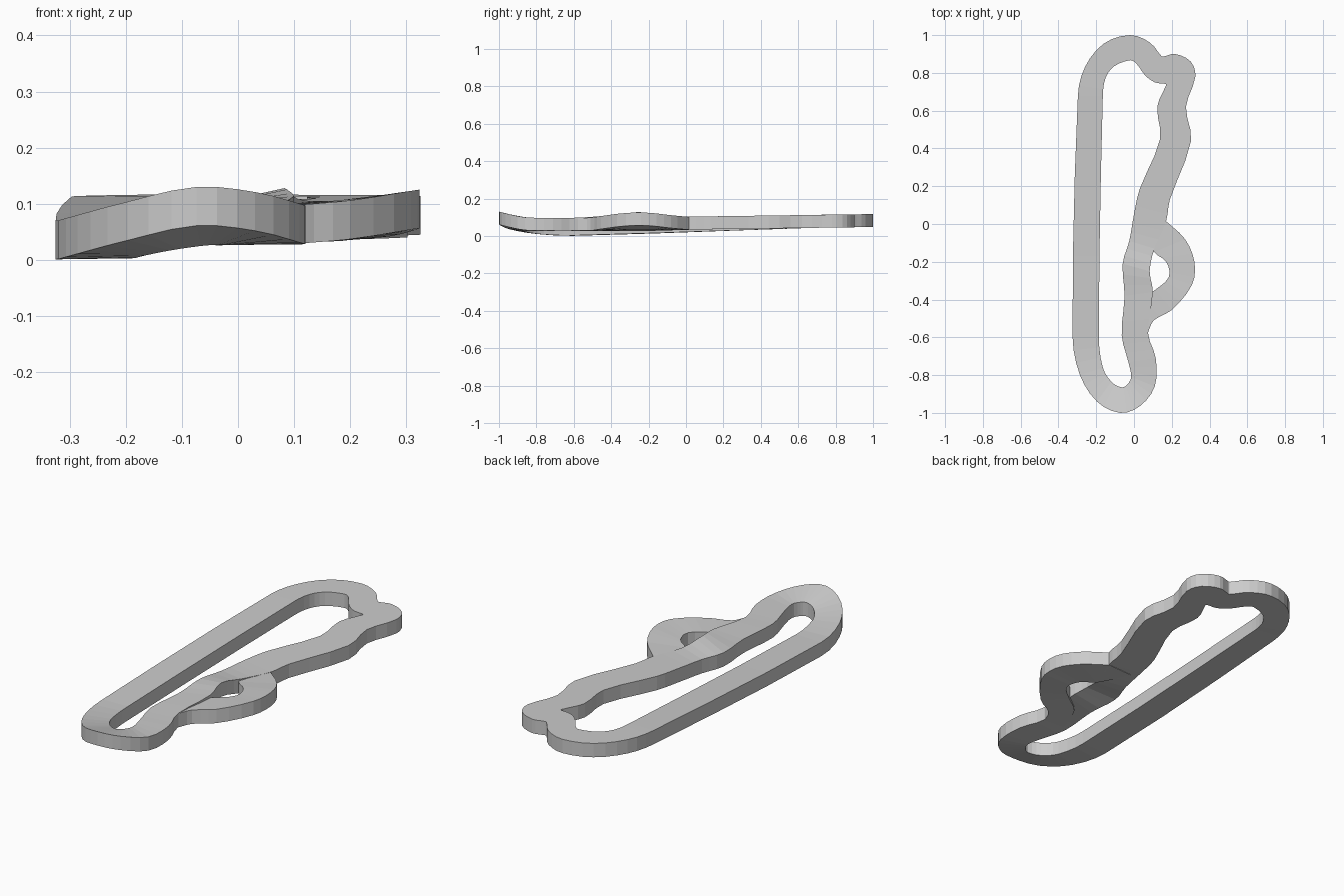
import bpy, bmesh
from mathutils import Vector
from mathutils.geometry import interpolate_bezier

THICK = 0.069
STEPS = 3


def station(row):
    """Outer and inner edge point of the deck; level height follows y if not given."""
    ox, oy, ix, iy = row[:4]
    zo, zi = row[4:] if len(row) == 6 else (0.103 + 0.014 * oy, 0.103 + 0.014 * iy)
    return Vector((ox, oy, zo)), Vector((ix, iy, zi))


def smooth(pts, closed):
    n = len(pts)

    def tangent(i):
        a = pts[(i - 1) % n] if closed else pts[max(i - 1, 0)]
        b = pts[(i + 1) % n] if closed else pts[min(i + 1, n - 1)]
        return (b - a).normalized()

    out = []
    for i in range(n if closed else n - 1):
        j = (i + 1) % n
        p, q = pts[i], pts[j]
        d = (q - p).length / 3
        out += interpolate_bezier(p, p + tangent(i) * d, q - tangent(j) * d, q, STEPS + 1)[:-1]
    return out if closed else out + [pts[-1]]


def deck(name, rows, closed):
    """Slab of constant thickness between two smoothed edge lines."""
    ends = [station(r) for r in rows]
    outer = smooth([e[0] for e in ends], closed)
    inner = smooth([e[1] for e in ends], closed)
    drop = Vector((0, 0, THICK))
    bm = bmesh.new()
    rings = [[bm.verts.new(p) for p in (o, i, i - drop, o - drop)] for o, i in zip(outer, inner)]
    n = len(rings)
    for k in range(n if closed else n - 1):
        a, b = rings[k], rings[(k + 1) % n]
        for s in range(4):
            t = (s + 1) % 4
            bm.faces.new((a[s], a[t], b[t], b[s]))
    if not closed:
        bm.faces.new(rings[0])
        bm.faces.new(rings[-1])
    bmesh.ops.recalc_face_normals(bm, faces=bm.faces)
    me = bpy.data.meshes.new(name)
    bm.to_mesh(me)
    bm.free()
    bpy.context.collection.objects.link(bpy.data.objects.new(name, me))


# long straight and north bend
north = [
    (-0.325, -0.60, -0.186, -0.60, 0.070, 0.072),
    (-0.297, 0.68, -0.165, 0.68),
    (-0.26, 0.83, -0.15, 0.775),
    (-0.16, 0.955, -0.105, 0.835),
    (-0.02, 1.0, -0.02, 0.867),
    (0.085, 0.96, 0.012, 0.85),
    (0.146, 0.888, 0.058, 0.788),
]
# winding east side
east = [
    (0.158, 0.887, 0.11, 0.75),
    (0.217, 0.90, 0.166, 0.742),
    (0.30, 0.86, 0.170, 0.738),
    (0.325, 0.78, 0.168, 0.73),
    (0.275, 0.62, 0.123, 0.62),
    (0.302, 0.44, 0.138, 0.45),
    (0.19, 0.13, 0.03, 0.185),
    (0.17, 0.016, 0.0, 0.053),
]
# banked short cut beside the opening
shortcut = [
    (0.108, -0.13, -0.025, -0.09, 0.108, 0.099),
    (0.083, -0.25, -0.06, -0.21, 0.128, 0.096),
    (0.10, -0.36, -0.05, -0.38, 0.114, 0.096),
    (0.074, -0.577, -0.065, -0.59, 0.098, 0.096),
]
# banked south bend
south = [
    (0.115, -0.71, -0.03, -0.73, 0.097, 0.096),
    (0.11, -0.86, -0.015, -0.81, 0.100, 0.096),
    (0.03, -0.965, -0.035, -0.85, 0.121, 0.096),
    (-0.074, -1.0, -0.065, -0.865, 0.130, 0.094),
    (-0.196, -0.94, -0.12, -0.835, 0.104, 0.086),
    (-0.286, -0.80, -0.165, -0.76, 0.080, 0.077),
]
# banked detour around the opening
detour = [
    (0.168, 0.016, 0.03, 0.01, 0.102, 0.101),
    (0.27, -0.08, 0.106, -0.148, 0.111, 0.101),
    (0.32, -0.20, 0.17, -0.20, 0.124, 0.103),
    (0.308, -0.32, 0.185, -0.28, 0.123, 0.103),
    (0.20, -0.455, 0.11, -0.35, 0.106, 0.100),
    (0.105, -0.51, 0.02, -0.42, 0.098, 0.096),
    (0.073, -0.577, -0.04, -0.57, 0.097, 0.095),
]

deck("main_circuit", north + east + shortcut + south, True)
deck("side_detour", detour, False)
